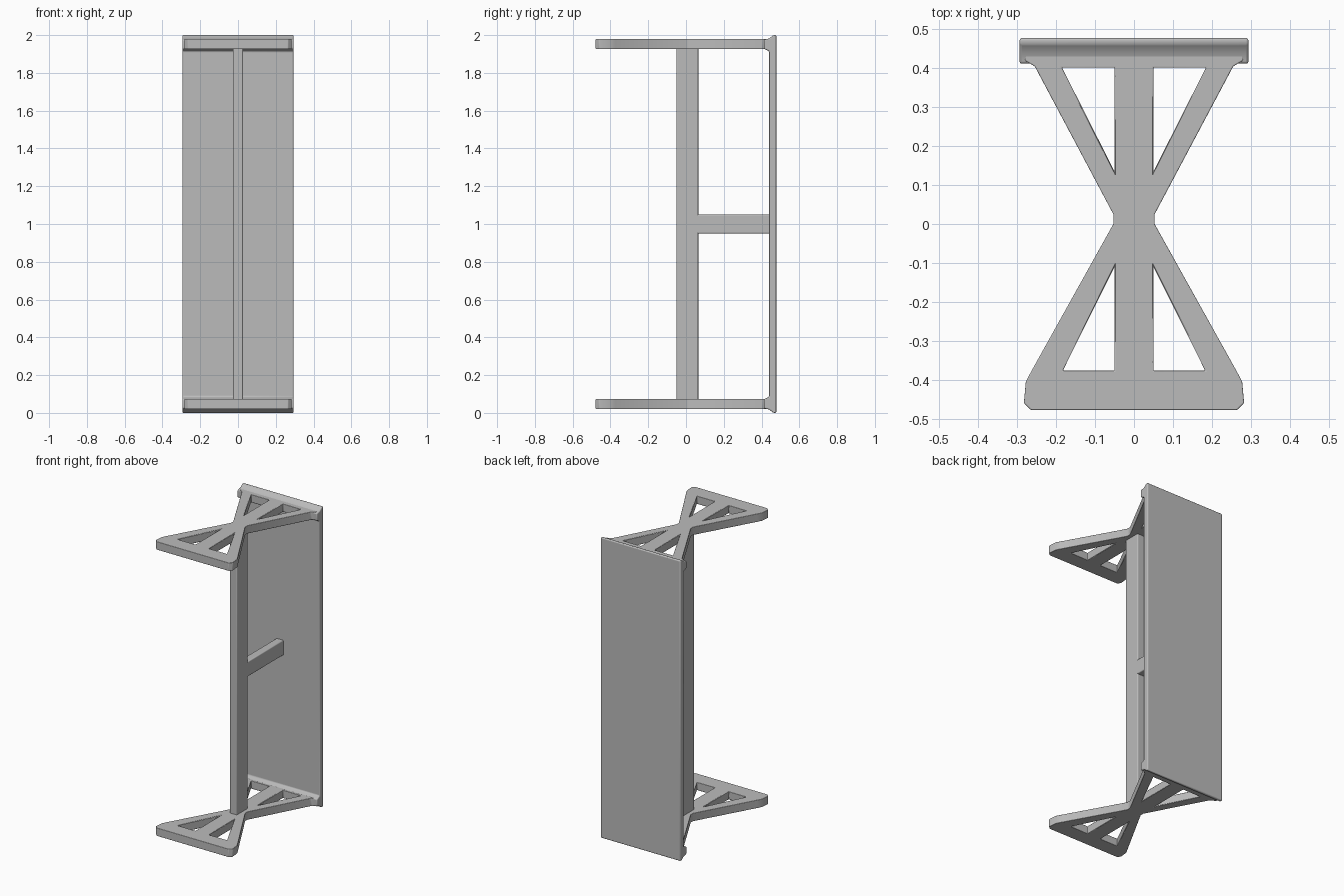
import bpy, bmesh

if "Cube" in bpy.data.objects:
    bpy.data.objects.remove(bpy.data.objects["Cube"])

grey = bpy.data.materials.new("light_grey")
grey.diffuse_color = (0.5, 0.5, 0.5, 1)
grey.use_nodes = True
grey.node_tree.nodes["Principled BSDF"].inputs["Base Color"].default_value = grey.diffuse_color


def finish(ob, width, segments=3):
    """Rounded edges, smooth shading and the shared colour."""
    ob.data.materials.clear()
    ob.data.materials.append(grey)
    weld = ob.modifiers.new("weld", 'WELD')
    weld.merge_threshold = 0.0005
    bev = ob.modifiers.new("rounding", 'BEVEL')
    bev.width = width
    bev.segments = segments
    bev.limit_method = 'ANGLE'
    bpy.ops.object.select_all(action='DESELECT')
    ob.select_set(True)
    bpy.context.view_layer.objects.active = ob
    bpy.ops.object.shade_smooth_by_angle()


def prism_x(name, profile, half, width):
    """Extrude a (y, z) profile symmetrically along x."""
    bm = bmesh.new()
    face = bm.faces.new([bm.verts.new((-half, y, z)) for y, z in profile])
    ext = bmesh.ops.extrude_face_region(bm, geom=[face])["geom"]
    bmesh.ops.translate(bm, vec=(2 * half, 0, 0),
                        verts=[v for v in ext if isinstance(v, bmesh.types.BMVert)])
    bmesh.ops.recalc_face_normals(bm, faces=bm.faces[:])
    me = bpy.data.meshes.new(name)
    bm.to_mesh(me)
    bm.free()
    ob = bpy.data.objects.new(name, me)
    bpy.context.collection.objects.link(ob)
    finish(ob, width)


def rect(y0, y1, z0, z1):
    return [(y0, z0), (y1, z0), (y1, z1), (y0, z1)]


# Hourglass frame: outer outline plus four triangular openings
right_side = [(0.265, -0.478), (0.283, -0.46), (0.278, -0.405), (0.262, -0.375),
              (0.053, 0.0), (0.053, 0.025), (0.255, 0.405), (0.28, 0.42), (0.28, 0.46)]
outline = right_side + [(-x, y) for x, y in reversed(right_side)]
holes = []
for s in (-1, 1):
    holes.append([(s * 0.05, 0.135), (s * 0.05, 0.402), (s * 0.185, 0.402)])
    holes.append([(s * 0.05, -0.11), (s * 0.05, -0.377), (s * 0.183, -0.377)])


def frame(name, z):
    cu = bpy.data.curves.new(name, 'CURVE')
    cu.dimensions = '2D'
    cu.fill_mode = 'BOTH'
    cu.extrude = 0.027
    for loop in [outline] + holes:
        sp = cu.splines.new('POLY')
        sp.points.add(len(loop) - 1)
        for p, (x, y) in zip(sp.points, loop):
            p.co = (x, y, 0, 1)
        sp.use_cyclic_u = True
    ob = bpy.data.objects.new(name, cu)
    ob.location.z = z
    bpy.context.collection.objects.link(ob)
    bpy.ops.object.select_all(action='DESELECT')
    ob.select_set(True)
    bpy.context.view_layer.objects.active = ob
    bpy.ops.object.convert(target='MESH')
    ob = bpy.context.object
    # merge the caps with the walls
    bm = bmesh.new()
    bm.from_mesh(ob.data)
    bmesh.ops.remove_doubles(bm, verts=bm.verts[:], dist=0.0005)
    bmesh.ops.recalc_face_normals(bm, faces=bm.faces[:])
    bm.to_mesh(ob.data)
    bm.free()
    finish(ob, 0.012)


frame("bottom_frame", 0.047)
frame("top_frame", 1.953)

# Back panel with thickened lips at both ends
lip = [(0.478, 0.0), (0.463, 0.0), (0.44, 0.018), (0.412, 0.024), (0.412, 0.072), (0.44, 0.085)]
prism_x("back_panel", lip + [(y, 2 - z) for y, z in reversed(lip)], 0.294, 0.006)

# Upright post and the strut joining it to the panel
prism_x("centre_post", rect(-0.05, 0.065, 0.06, 1.94), 0.026, 0.006)
prism_x("middle_strut", rect(0.05, 0.45, 0.95, 1.05), 0.026, 0.006)
